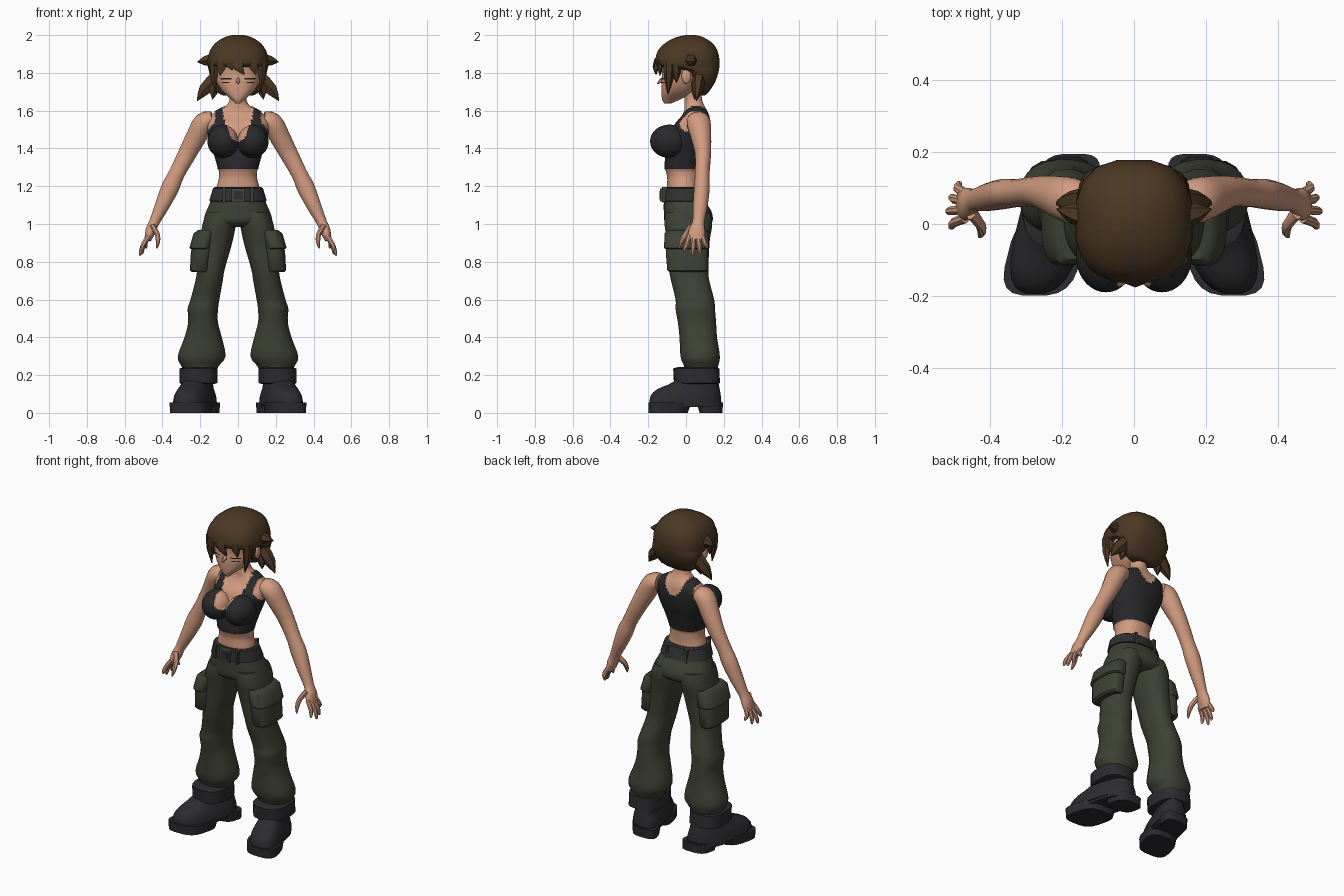
import bpy, bmesh, math
from mathutils import Vector
from mathutils.bvhtree import BVHTree

if "Cube" in bpy.data.objects:
    bpy.data.objects.remove(bpy.data.objects["Cube"])


def material(name, *rgb):
    m = bpy.data.materials.new(name)
    m.use_nodes = True
    m.diffuse_color = (*rgb, 1)
    m.node_tree.nodes["Principled BSDF"].inputs["Base Color"].default_value = (*rgb, 1)
    return m


SKIN = material("skin", .64, .33, .215)
HAIR = material("brown hair", .07, .039, .017)
CLOTH = material("black cloth", .022, .022, .024)
OLIVE = material("olive trousers", .048, .053, .034)
BOOT = material("boot leather", .025, .025, .028)
BELT = material("belt leather", .03, .03, .03)
METAL = material("dark metal", .06, .06, .058)
LASH = material("dark lash", .02, .012, .008)
parts = []


def finish(name, bm, mat, mirror=False):
    bmesh.ops.recalc_face_normals(bm, faces=bm.faces)
    mesh = bpy.data.meshes.new(name)
    bm.to_mesh(mesh)
    bm.free()
    mesh.materials.append(mat)
    ob = bpy.data.objects.new(name, mesh)
    bpy.context.collection.objects.link(ob)
    if mirror:
        ob.modifiers.new("mirror", "MIRROR").use_mirror_merge = False
    parts.append(ob)
    return ob


def refine(rows, k):
    """Smooth interpolation between rows of numbers."""
    out = []
    for i in range(len(rows) - 1):
        a, b, c, d = (rows[max(0, min(len(rows) - 1, i + j))] for j in (-1, 0, 1, 2))
        for s in range(k):
            t = s / k
            out.append([q + t * (r - p) / 2 + t * t * (p - 2.5 * q + 2 * r - w / 2)
                        + t ** 3 * (w - p + 3 * (q - r)) / 2
                        for p, q, r, w in zip(a, b, c, d)])
    return out + [rows[-1]]


def skin_rings(name, rings, mat, mirror):
    bm = bmesh.new()
    loops = [[bm.verts.new(co) for co in ring] for ring in rings]
    n = len(loops[0])
    for a, b in zip(loops, loops[1:]):
        for i in range(n):
            j = (i + 1) % n
            bm.faces.new((a[i], a[j], b[j], b[i]))
    bm.faces.new(loops[0])
    bm.faces.new(loops[-1])
    return finish(name, bm, mat, mirror)


def circle(n, p):
    for i in range(n):
        a = math.tau * (i + .5) / n
        c, s = math.cos(a), math.sin(a)
        yield math.copysign(abs(c) ** (2 / p), c), math.copysign(abs(s) ** (2 / p), s)


def stack(name, rows, mat, n=20, p=2.2, k=3, mirror=False, shear=0):
    """Level rings given as z, x from, x to, y from, y to."""
    rings = []
    for z, x0, x1, y0, y1 in refine(rows, k):
        ring = [Vector(((x0 + x1 + c * (x1 - x0)) / 2, (y0 + y1 + s * (y1 - y0)) / 2, z))
                for c, s in circle(n, p)]
        for v in ring:
            v.x -= shear * v.y
        rings.append(ring)
    return skin_rings(name, rings, mat, mirror)


def centred(rows):
    return [(z, -w, w, y0, y1) for z, w, y0, y1 in rows]


def tube(name, rows, mat, n=12, k=3, mirror=False):
    """Rings across a path given as x, y, z, radius, radius along y."""
    rows = refine(rows, k)
    pts = [Vector(r[:3]) for r in rows]
    rings = []
    for i, r in enumerate(rows):
        t = (pts[min(i + 1, len(pts) - 1)] - pts[max(i - 1, 0)]).normalized()
        ref = Vector((0, 1, 0)) if abs(t.y) < .93 else Vector((0, 0, 1))
        u = ref.cross(t).normalized()
        v = t.cross(u)
        rings.append([pts[i] + u * c * r[3] + v * s * r[4] for c, s in circle(n, 2)])
    return skin_rings(name, rings, mat, mirror)


def blob(name, loc, size, mat, mirror=False, n=16):
    bm = bmesh.new()
    bmesh.ops.create_uvsphere(bm, u_segments=n, v_segments=n * 3 // 4, radius=1)
    for v in bm.verts:
        v.co = Vector(loc) + v.co * Vector(size)
    return finish(name, bm, mat, mirror)


def box(name, loc, size, mat, mirror=False):
    bm = bmesh.new()
    bmesh.ops.create_cube(bm, size=1)
    for v in bm.verts:
        v.co = Vector(loc) + v.co * Vector(size)
    return finish(name, bm, mat, mirror)


def lock(name, a, b, w, mirror=False, depth=.6, bend=(0, 0, 0)):
    """A pointed lock of hair."""
    a, b = Vector(a), Vector(b)
    m = (a + b) / 2 + Vector(bend)
    return tube(name, [(*a, w, w * depth), (*m, w * .8, w * depth * .8), (*b, .002, .002)],
                HAIR, 6, 2, mirror)


def clothe(ob):
    """Colour the cropped top and lift it slightly off the skin."""
    ob.data.materials.append(CLOTH)
    lifted = set()
    for f in ob.data.polygons:
        x, y, z = abs(f.center.x), f.center.y, f.center.z
        neck = (1.44 if y < .03 else 1.53) + .16 * (x / .08) ** 3
        arm = .118 + max(0, 1.54 - z) * .8
        if 1.29 < z < neck and x < arm:
            f.material_index = 1
            lifted.update(f.vertices)
    moves = [(v, ob.data.vertices[v].normal * .005) for v in lifted]
    for v, d in moves:
        ob.data.vertices[v].co += d


# Torso with neck, and bust
clothe(stack("torso", centred([
    (1.14, .125, -.10, .08), (1.20, .112, -.10, .07), (1.25, .100, -.10, .07),
    (1.30, .104, -.11, .075), (1.38, .126, -.10, .095), (1.45, .148, -.085, .115),
    (1.52, .162, -.065, .125), (1.57, .148, -.025, .122), (1.60, .108, -.01, .112),
    (1.625, .064, -.008, .098), (1.66, .045, -.008, .085), (1.73, .045, -.02, .08)]),
    SKIN, 72, 2.2, 7))
clothe(blob("bust", (.078, -.088, 1.438), (.079, .097, .083), SKIN, True, 56))

# Arms and hands
tube("arms", [(.135, .062, 1.55, .045, .055), (.18, .067, 1.535, .057, .064),
              (.222, .08, 1.46, .055, .055), (.27, .09, 1.37, .049, .043),
              (.325, .086, 1.265, .043, .039), (.36, .084, 1.19, .048, .042),
              (.405, .075, 1.09, .038, .039), (.443, .066, 1.01, .028, .032),
              (.462, .058, .965, .028, .044), (.478, .053, .915, .018, .046)],
     SKIN, 16, 3, True)
for finger, y0, tip in (("index", .016, (.508, -.008, .855)), ("middle", .04, (.517, .035, .832)),
                        ("ring", .064, (.507, .075, .84)), ("little", .086, (.487, .112, .87))):
    x, y, z = tip
    tube(finger + "_fingers", [(.47, y0, .94, .014, .014),
                               ((x + .494) / 2, (y + y0) / 2, (z + .93) / 2, .013, .013),
                               (x, y, z + .01, .009, .009), (x, y, z, .003, .003)], SKIN, 8, 2, True)
tube("thumbs", [(.452, .03, .99, .015, .02), (.427, -.002, .945, .014, .016),
                (.424, -.024, .905, .012, .012), (.43, -.036, .872, .004, .004)], SKIN, 8, 2, True)

# Head, nose, ears, eyes
head = stack("head", centred([
    (1.638, .012, -.115, -.08), (1.66, .036, -.127, -.03), (1.70, .082, -.131, .04),
    (1.75, .113, -.131, .09), (1.80, .124, -.127, .12), (1.87, .126, -.135, .135),
    (1.93, .10, -.11, .11)]), SKIN, 28, 2.4, 3)
tube("nose", [(0, -.12, 1.775, .006, .006), (0, -.134, 1.757, .013, .011),
              (0, -.152, 1.742, .003, .003)], SKIN, 6, 1)
blob("ears", (.132, .002, 1.782), (.014, .026, .04), SKIN, True, 12)
tree = BVHTree.FromPolygons([v.co for v in head.data.vertices],
                            [p.vertices for p in head.data.polygons])
for name, z, x0, x1 in (("upper_lashes", 1.769, .035, .092), ("lower_lashes", 1.75, .045, .085)):
    bm = bmesh.new()
    pairs = []
    for i in range(8):
        x = x0 + (x1 - x0) * i / 7
        hits = [tree.ray_cast(Vector((x, -1, z + d)), Vector((0, 1, 0)))[0] for d in (-.003, .003)]
        pairs.append([bm.verts.new(h - Vector((0, .003, 0))) for h in hits])
    for a, b in zip(pairs, pairs[1:]):
        bm.faces.new((a[0], b[0], b[1], a[1]))
    finish(name, bm, LASH, True)

# Hair cap and loose locks
stack("hair_cap", centred([
    (2.0, .03, 0, .05), (1.99, .07, -.05, .09), (1.96, .12, -.11, .14),
    (1.92, .15, -.15, .168), (1.87, .164, -.165, .18), (1.84, .164, -.158, .18),
    (1.825, .16, -.10, .178), (1.80, .154, .005, .172), (1.75, .14, .015, .155),
    (1.70, .115, .03, .122), (1.68, .08, .04, .10)]), HAIR, 16, 2.6, 2)
lock("fringe_centre", (-.01, -.145, 1.87), (.035, -.158, 1.79), .036, bend=(-.008, -.008, 0))
lock("fringe_inner_right", (-.045, -.143, 1.86), (-.03, -.15, 1.815), .03)
lock("fringe_outer_right", (-.085, -.135, 1.865), (-.095, -.138, 1.785), .03)
lock("fringe_outer_left", (.075, -.138, 1.865), (.095, -.138, 1.79), .03)
lock("side_locks", (.128, -.088, 1.86), (.113, -.095, 1.685), .024, True, 1.3, (.006, 0, 0))
lock("temple_locks", (.135, -.055, 1.85), (.128, -.05, 1.75), .024, True, 1.3)
lock("upper_flicks", (.13, .02, 1.87), (.215, .042, 1.858), .036, True, 1)
lock("lower_flicks", (.115, .07, 1.77), (.216, .055, 1.652), .045, True, .8, (.012, 0, 0))
lock("nape_flicks", (.12, .06, 1.75), (.135, .045, 1.66), .034, True, .9)

# Trousers
stack("trouser_hips", centred([
    (1.195, .125, -.112, .08), (1.12, .146, -.118, .105), (1.06, .172, -.118, .138),
    (1.01, .182, -.112, .14), (.985, .16, -.07, .11)]), OLIVE, 28, 2.3)
stack("trouser_legs", [
    (1.06, .004, .168, -.11, .13), (1.0, .01, .188, -.115, .14), (.9, .03, .206, -.10, .125),
    (.76, .07, .217, -.09, .12), (.7, .08, .226, -.08, .124), (.6, .098, .252, -.056, .15),
    (.55, .105, .267, -.056, .154), (.48, .106, .264, -.044, .16), (.4, .085, .284, -.035, .165),
    (.3, .065, .32, -.03, .18), (.25, .10, .302, -.012, .172), (.21, .12, .28, 0, .16)],
    OLIVE, 24, 2.3, 3, True)
stack("cargo_pockets", [
    (.745, .15, .244, -.09, .11), (.755, .145, .255, -.10, .118), (.85, .135, .25, -.108, .118),
    (.93, .125, .235, -.108, .115)], OLIVE, 20, 2.8, 1, True)
stack("pocket_flaps", [
    (.868, .14, .25, -.11, .12), (.874, .135, .258, -.117, .125), (.95, .12, .236, -.115, .12),
    (.968, .12, .212, -.10, .11)], OLIVE, 20, 2.8, 1, True)

# Belt, loops and buckle
stack("belt", centred([
    (1.118, .143, -.116, .10), (1.122, .153, -.126, .112), (1.188, .134, -.121, .09),
    (1.194, .124, -.11, .08)]), BELT, 28, 2.3, 1)
box("belt_loops", (.075, -.112, 1.155), (.016, .03, .08), OLIVE, True)
box("rear_belt_loops", (.065, .088, 1.15), (.018, .03, .08), OLIVE, True)
box("buckle", (0, -.128, 1.153), (.07, .02, .07), METAL)
box("buckle_inset", (0, -.137, 1.153), (.046, .007, .044), BELT)

# Boots
stack("boot_uppers", [
    (.045, .13, .325, -.195, .188), (.09, .135, .318, -.19, .186), (.125, .148, .305, -.155, .18),
    (.15, .155, .298, -.095, .175), (.18, .15, .292, -.045, .168), (.21, .15, .29, -.03, .165)],
    BOOT, 20, 2.8, 2, True, .25)
for name, rows in (
        ("boot_front_soles", [(0, .126, .327, -.198, .01), (.055, .123, .331, -.2, .03)]),
        ("boot_heels", [(0, .135, .295, .072, .194), (.055, .132, .3, .055, .196)]),
        ("boot_welts", [(.03, .14, .318, -.19, .19), (.06, .14, .318, -.19, .19)])):
    stack(name, rows, BOOT, 20, 3.2, 1, True, .25)
stack("boot_cuffs", [
    (.153, .125, .3, -.045, .17), (.158, .108, .312, -.064, .18), (.235, .108, .31, -.068, .176),
    (.242, .13, .29, -.045, .16)], BOOT, 18, 2.8, 1, True)

# Smooth shading with sharp edges kept
bpy.ops.object.select_all(action="DESELECT")
for ob in parts:
    ob.select_set(True)
bpy.context.view_layer.objects.active = parts[0]
bpy.ops.object.shade_smooth_by_angle(angle=math.radians(40))
